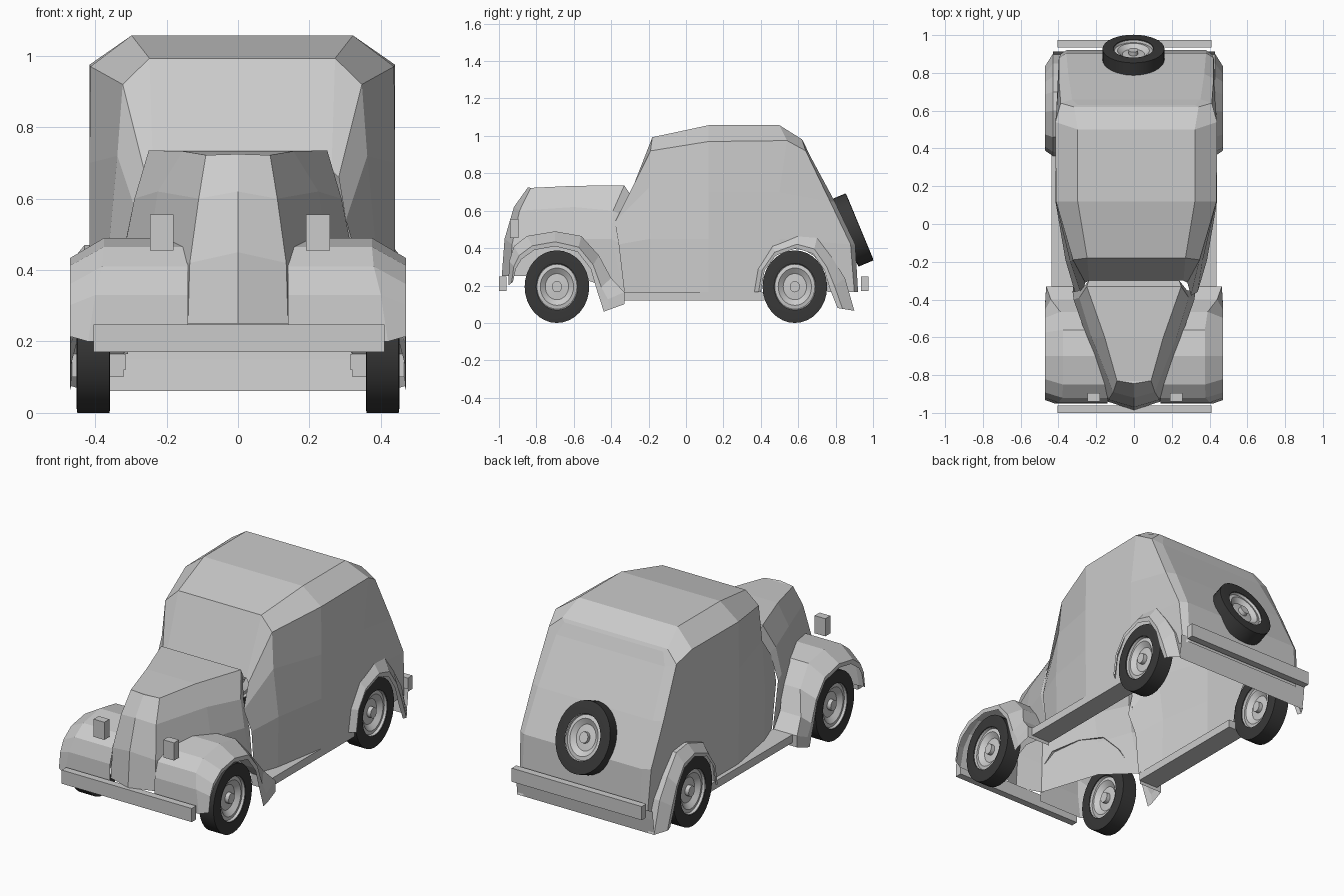
import bpy, bmesh, math
from mathutils import Matrix, Vector

if "Cube" in bpy.data.objects:
    bpy.data.objects.remove(bpy.data.objects["Cube"])

dark = bpy.data.materials.new("tyre_rubber")
dark.diffuse_color = (0.04, 0.04, 0.04, 1)
dark.use_nodes = True
dark.node_tree.nodes["Principled BSDF"].inputs["Base Color"].default_value = dark.diffuse_color


def finish(name, bm, mirror=False):
    bmesh.ops.remove_doubles(bm, verts=bm.verts, dist=1e-4)
    bmesh.ops.recalc_face_normals(bm, faces=bm.faces)
    me = bpy.data.meshes.new(name)
    bm.to_mesh(me)
    bm.free()
    ob = bpy.data.objects.new(name, me)
    bpy.context.collection.objects.link(ob)
    if mirror:
        ob.modifiers.new("mirror", 'MIRROR')
    return ob


def sym(half):
    """Right half of a section plus its mirror image."""
    return list(half) + [(-x, y, z) for x, y, z in reversed(half)]


def skin(name, rows, closed=False, mirror=False):
    """Skin rows of points; closed joins the ring and caps both ends."""
    bm = bmesh.new()
    vs = [[bm.verts.new(p) for p in row] for row in rows]
    n = len(rows[0])
    for a, b in zip(vs, vs[1:]):
        for i in range(n if closed else n - 1):
            j = (i + 1) % n
            bm.faces.new((a[i], a[j], b[j], b[i]))
    if closed:
        for r in (vs[0], vs[-1]):
            for i in range(n // 2 - 1):
                bm.faces.new((r[i], r[i + 1], r[-2 - i], r[-1 - i]))
    return finish(name, bm, mirror)


def box(name, lo, hi, mirror=False):
    bm = bmesh.new()
    lo, hi = Vector(lo), Vector(hi)
    m = Matrix.Translation((lo + hi) / 2) @ Matrix.Diagonal((*(hi - lo), 1))
    bmesh.ops.create_cube(bm, size=1, matrix=m)
    return finish(name, bm, mirror)


def lathe(name, profile, matrix, squash=0.89, seg=32):
    """Revolve (radius, offset) points about local x, slightly oval."""
    rows = []
    for k in range(seg + 1):
        t = math.tau * k / seg
        rows.append([matrix @ Vector((o, r * math.cos(t) * squash, r * math.sin(t)))
                     for r, o in profile])
    ob = skin(name, rows)
    ob.data.polygons.foreach_set("use_smooth", [True] * len(ob.data.polygons))
    ob.data.set_sharp_from_angle(angle=math.radians(30))
    return ob


# Cabin: sections run from the windscreen to the tail
cabin = skin("cabin", [sym(h) for h in (
    [(.32, -.33, .165), (.325, -.36, .42), (.29, -.38, .54), (.27, -.31, .66), (.25, -.30, .68)],
    [(.37, -.19, .165), (.375, -.19, .45), (.35, -.20, .72), (.335, -.19, .92), (.26, -.18, .993)],
    [(.425, .12, .165), (.428, .12, .45), (.428, .12, .70), (.425, .12, .97), (.31, .12, 1.057)],
    [(.425, .50, .165), (.428, .50, .45), (.428, .50, .70), (.428, .54, .975), (.31, .50, 1.057)],
    [(.40, .90, .165), (.41, .88, .42), (.41, .77, .65), (.40, .64, .92), (.33, .62, .982)],
    [(.37, .92, .165), (.37, .905, .42), (.36, .795, .65), (.34, .66, .90), (.31, .63, .965)],
)], closed=True)
cabin.location.x = .012

# Rear wheel arches cut from the cabin
for side in (1, -1):
    cut = lathe("arch_cutter", [(0, -.08), (.2, -.08), (.2, .08), (0, .08)],
                Matrix.Translation((side * .42, .58, .195)))
    cut.hide_render = True
    mod = cabin.modifiers.new("arch", 'BOOLEAN')
    mod.operation, mod.object, mod.solver = 'DIFFERENCE', cut, 'EXACT'
    bpy.context.view_layer.update()
    bpy.context.view_layer.objects.active = cabin
    bpy.ops.object.modifier_apply(modifier=mod.name)
    bpy.data.objects.remove(cut)

# Open the cabin underneath: drop floor, firewall and arch linings
bm = bmesh.new()
bm.from_mesh(cabin.data)
drop = []
for f in bm.faces:
    f.smooth = False
    floor = all(v.co.z < .17 for v in f.verts)
    firewall = all(v.co.y < -.29 for v in f.verts)
    lining = all(math.hypot((v.co.y - .58) / .89, v.co.z - .195) < .206 for v in f.verts)
    if floor or firewall or lining:
        drop.append(f)
bmesh.ops.delete(bm, geom=drop, context='FACES')
bm.to_mesh(cabin.data)
bm.free()

# Hood with a pointed grille
skin("hood", [sym(h) for h in (
    [(0, -.985, .25), (0, -.97, .45), (0, -.92, .62), (0, -.845, .725)],
    [(.14, -.94, .25), (.135, -.93, .42), (.11, -.89, .60), (.09, -.83, .722)],
    [(.25, -.60, .25), (.25, -.60, .45), (.225, -.60, .62), (.155, -.60, .733)],
    [(.32, -.33, .165), (.32, -.40, .45), (.29, -.39, .60), (.25, -.33, .735)],
    [(.32, -.32, .165), (.325, -.36, .43), (.28, -.35, .58), (.24, -.30, .69)],
)])


# Fenders: crest line, wheel arch line, inner edge and crest width per station
def fender(name, stations):
    rows = []
    for y, z, ya, za, xin, xc in stations:
        ym, zm = y + (ya - y) * .7, z + (za - z) * .7
        rows.append([(xin, y, z), (xc, y, z), (.47, ym, zm), (.467, ya, za)])
    skin(name, rows, mirror=True)


fender("front_fender", [
    (-.95, .20, -.925, .22, .14, .42), (-.945, .33, -.91, .29, .14, .40),
    (-.92, .41, -.88, .34, .14, .38), (-.85, .465, -.81, .39, .14, .375),
    (-.70, .49, -.70, .41, .20, .375), (-.56, .465, -.58, .38, .25, .375),
    (-.465, .36, -.51, .29, .28, .39), (-.40, .24, -.475, .17, .31, .44),
    (-.33, .165, -.455, .11, .32, .465), (-.33, .10, -.44, .06, .32, .465)])
fender("rear_fender", [(*s, .39, .43) for s in (
    (.36, .165, .40, .165), (.38, .29, .42, .28), (.46, .42, .48, .36),
    (.60, .47, .59, .40), (.70, .455, .68, .37), (.78, .35, .74, .28),
    (.85, .24, .77, .18), (.90, .065, .81, .08))])

# Rear apron: a thin sheet below the tail
skin("rear_apron", [[(x, .912, .20), (x, .907, .15), (x, .895, .062)] for x in (-.43, .43)])

# Running boards and bumpers
box("running_board", (.315, -.33, .12), (.437, .42, .165), mirror=True)
box("front_bumper", (-.405, -1.0, .17), (.41, -.96, .247))
box("rear_bumper", (-.405, .935, .17), (.41, .975, .247))

# Headlights
for side, x in (("right", .19), ("left", -.247)):
    box(f"{side}_headlight", (x, -.94, .455), (x + .067, -.895, .555))

# Wheels: dark tyre around a stepped rim with a hub
RIM = [(.125, .044), (.12, .03), (.10, .034), (.07, .012), (.03, .015), (.03, .038), (0, .038)]


def wheel(name, matrix):
    tyre = lathe(name + "_tyre", [(.125, -.047), (.18, -.047), (.194, -.045), (.194, .045),
                                  (.18, .047), (.125, .047)], matrix)
    tyre.data.materials.append(dark)
    for label, s in (("outer", 1), ("inner", -1)):
        lathe(f"{name}_{label}_rim", [(r, o * s) for r, o in RIM], matrix)


for end, y in (("front", -.69), ("rear", .582)):
    for side, x in (("right", .405), ("left", -.405)):
        wheel(f"{end}_{side}_wheel", Matrix.Translation((x, y, .194)))

# Spare wheel leaning on the tail
wheel("spare_wheel", Matrix.Translation((-.003, .888, .497))
      @ Matrix.Rotation(math.radians(22.6), 4, 'X')
      @ Matrix.Rotation(math.radians(90), 4, 'Z') @ Matrix.Diagonal((.95, .95, 1, 1)))
